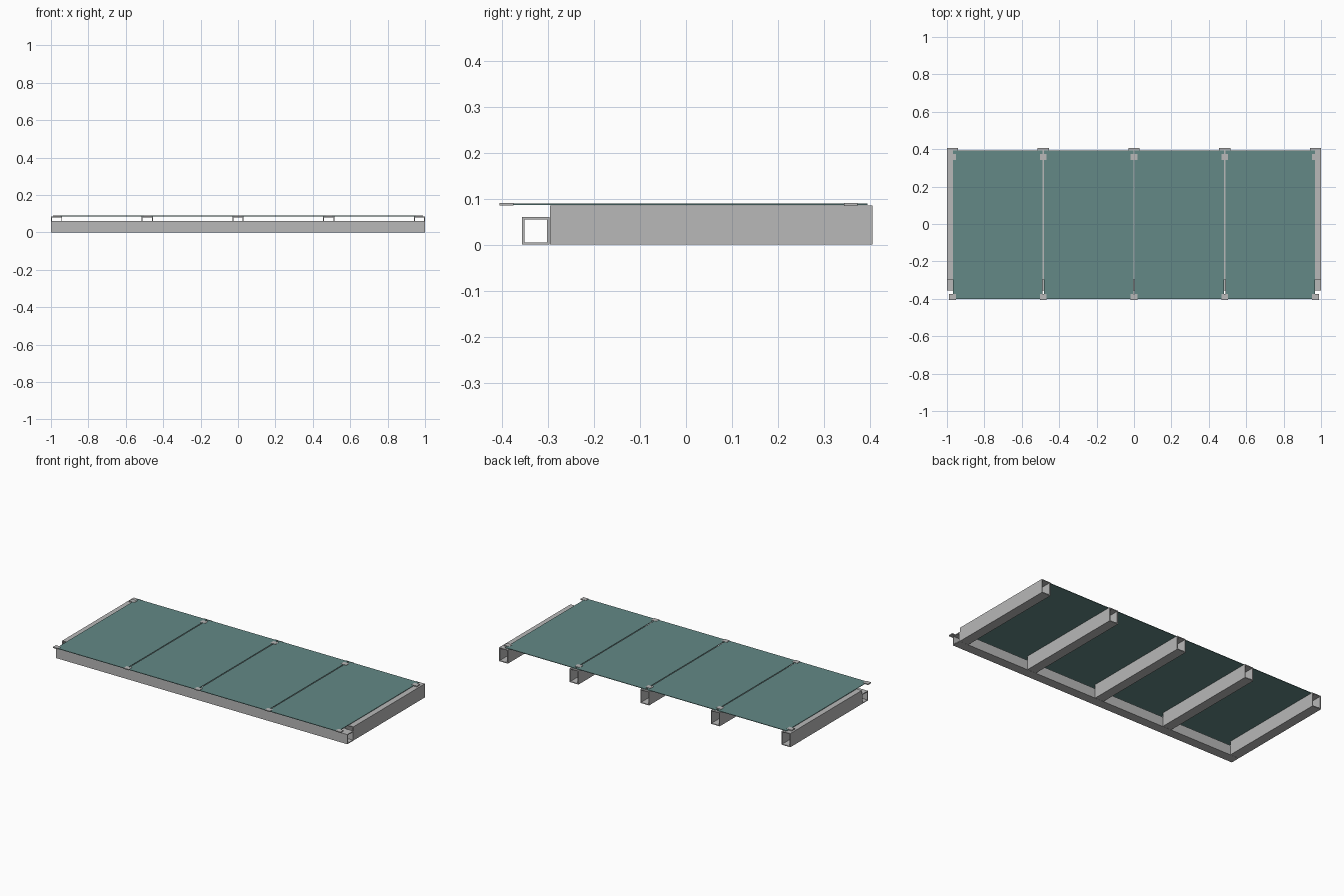
import bpy

default = bpy.data.objects.get("Cube")
if default:
    bpy.data.objects.remove(default, do_unlink=True)


def material(name, rgb):
    m = bpy.data.materials.new(name)
    m.use_nodes = True
    m.diffuse_color = (*rgb, 1)
    m.node_tree.nodes["Principled BSDF"].inputs["Base Color"].default_value = (*rgb, 1)
    return m


METAL = material("grey metal", (0.48, 0.48, 0.48))
GLASS = material("teal glass", (0.125, 0.25, 0.24))


def mesh_object(name, verts, faces, mat):
    mesh = bpy.data.meshes.new(name)
    mesh.from_pydata(verts, [], faces)
    mesh.materials.append(mat)
    ob = bpy.data.objects.new(name, mesh)
    bpy.context.collection.objects.link(ob)
    return ob


def box(name, x, y, z, mat):
    """Solid box from (low, high) ranges."""
    verts = [(a, b, c) for a in x for b in y for c in z]
    faces = [(0, 1, 3, 2), (4, 6, 7, 5), (0, 4, 5, 1),
             (2, 3, 7, 6), (0, 2, 6, 4), (1, 5, 7, 3)]
    return mesh_object(name, verts, faces, mat)


def tube(name, across, height, along, axis, mat, wall=0.005):
    """Open-ended rectangular tube running along x or y."""
    (a0, a1), (z0, z1) = across, height
    outer = [(a0, z0), (a1, z0), (a1, z1), (a0, z1)]
    inner = [(a0 + wall, z0 + wall), (a1 - wall, z0 + wall),
             (a1 - wall, z1 - wall), (a0 + wall, z1 - wall)]
    verts = [(p, a, z) if axis == "x" else (a, p, z)
             for p in along for a, z in outer + inner]
    faces = []
    for i in range(4):
        j = (i + 1) % 4
        faces += [(i, j, j + 8, i + 8),                # outer wall
                  (i + 4, i + 12, j + 12, j + 4),      # inner wall
                  (i, i + 4, j + 4, j),                # near rim
                  (i + 8, j + 8, j + 12, i + 12)]      # far rim
    if axis == "y":
        faces = [f[::-1] for f in faces]
    ob = mesh_object(name, verts, faces, mat)
    ob.data.flip_normals() if axis == "y" else None
    # Make the winding consistent and outward
    import bmesh
    bm = bmesh.new()
    bm.from_mesh(ob.data)
    bmesh.ops.recalc_face_normals(bm, faces=bm.faces)
    bm.to_mesh(ob.data)
    bm.free()
    return ob


# Hollow front beam
tube("front_beam", (-0.356, -0.297), (0, 0.06), (-1, 1), "x", METAL)

# Hollow rafters with a pair of glass clips on each
SPACING = 0.485
for i in range(5):
    x = (i - 2) * SPACING
    tube(f"rafter_{i + 1}", (x - 0.03, x + 0.03), (0, 0.085), (-0.296, 0.405), "y", METAL)
    for end, y in (("front", -0.39), ("back", 0.358)):
        box(f"{end}_clip_{i + 1}", (x - 0.018, x + 0.018),
            (y - 0.015, y + 0.015), (0.085, 0.091), METAL)

# Glass panels resting on the rafters
GAP = 0.003
for i in range(4):
    x = (i - 2) * SPACING
    box(f"glass_panel_{i + 1}", (x + GAP, x + SPACING - GAP),
        (-0.402, 0.394), (0.0862, 0.0895), GLASS)
